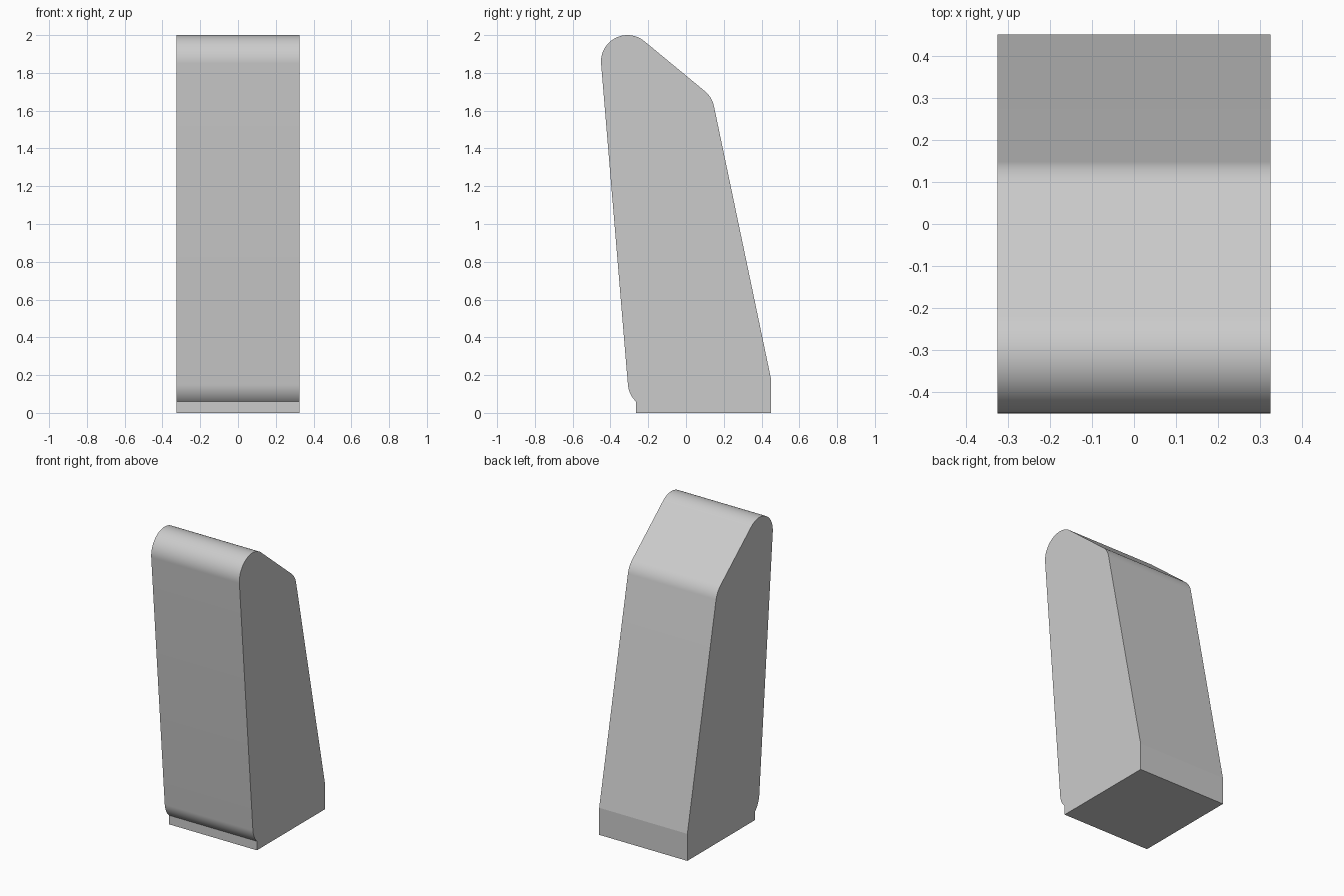
import bpy
import bmesh
from math import cos, sin, radians

cube = bpy.data.objects.get("Cube")
if cube:
    bpy.data.objects.remove(cube, do_unlink=True)

HALF_WIDTH = 0.325
RADIUS = 0.14


def arc(cy, cz, start, end, steps):
    """Points of a rounded corner in the side plane, angles in degrees."""
    angles = [radians(start + (end - start) * i / steps) for i in range(steps + 1)]
    return [(cy + RADIUS * cos(a), cz + RADIUS * sin(a)) for a in angles]


# Side profile, counter-clockwise from the front of the foot
profile = [(-0.265, 0), (0.45, 0), (0.45, 0.18)]
profile += arc(0.011, 1.595, 11.8, 50.5, 12)      # rear shoulder
profile += arc(-0.31, 1.86, 50.5, 184.7, 32)      # rounded top
profile += arc(-0.168, 0.161, 184.7, 226, 12)     # front toe
profile.append((-0.265, 0.06))                    # step above the foot

# Extrude the profile across the width
bm = bmesh.new()
side = bm.faces.new([bm.verts.new((-HALF_WIDTH, y, z)) for y, z in profile])
extruded = bmesh.ops.extrude_face_region(bm, geom=[side], use_keep_orig=True)
moved = [v for v in extruded["geom"] if isinstance(v, bmesh.types.BMVert)]
bmesh.ops.translate(bm, verts=moved, vec=(2 * HALF_WIDTH, 0, 0))
bmesh.ops.remove_doubles(bm, verts=bm.verts, dist=0.002)
bmesh.ops.recalc_face_normals(bm, faces=bm.faces)
mesh = bpy.data.meshes.new("slanted_body")
bm.to_mesh(mesh)
bm.free()

body = bpy.data.objects.new("slanted_body", mesh)
bpy.context.collection.objects.link(body)

# Plain grey finish
grey = bpy.data.materials.new("light_grey")
grey.use_nodes = True
colour = (0.6, 0.6, 0.6, 1)
grey.diffuse_color = colour
grey.node_tree.nodes["Principled BSDF"].inputs["Base Color"].default_value = colour
mesh.materials.append(grey)

# Smooth the rounded corners, keep the creases sharp
bpy.ops.object.select_all(action="DESELECT")
body.select_set(True)
bpy.context.view_layer.objects.active = body
bpy.ops.object.shade_smooth_by_angle(angle=radians(10))
